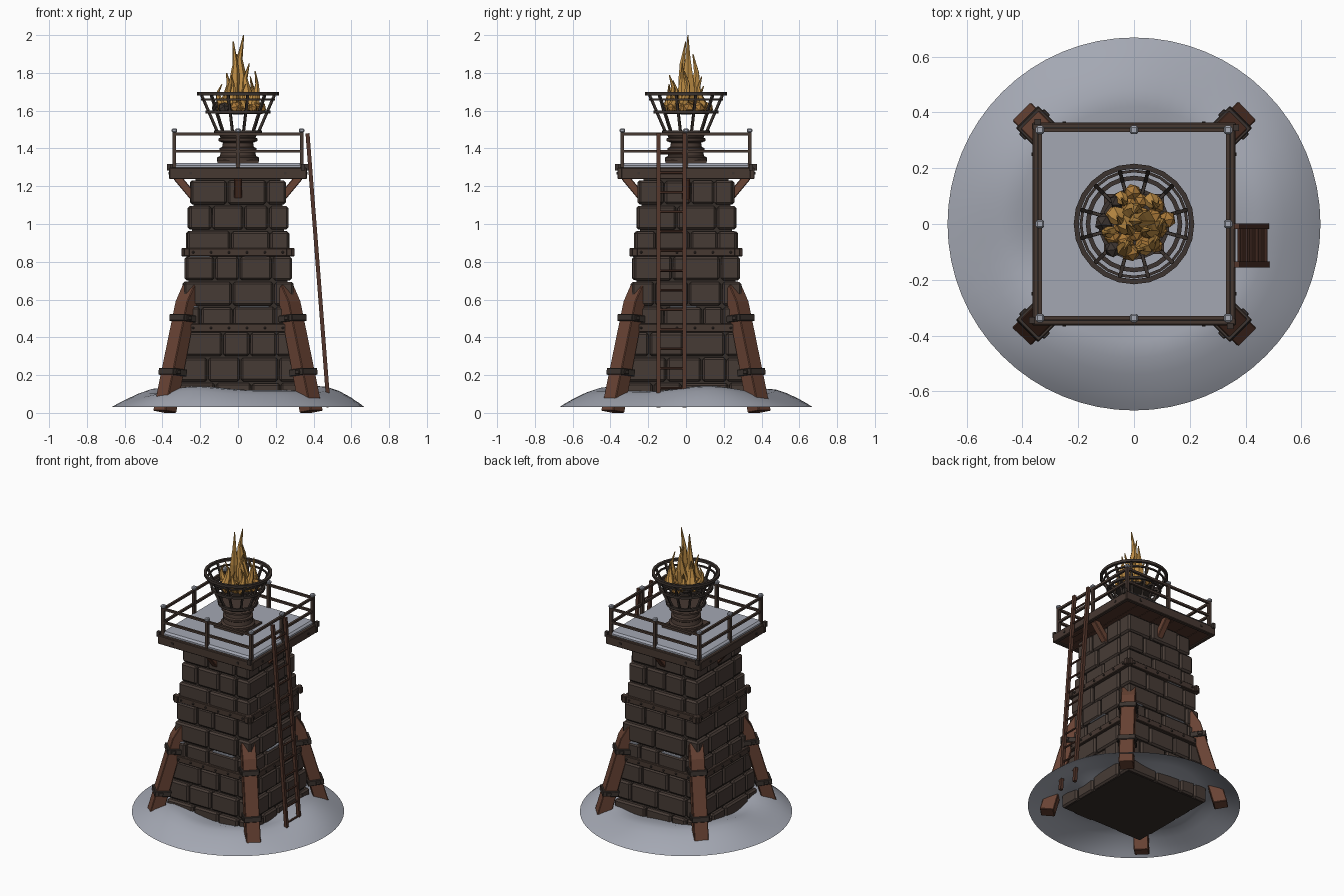
import bpy, bmesh, math, random
from mathutils import Matrix, Vector

if "Cube" in bpy.data.objects:
    bpy.data.objects.remove(bpy.data.objects["Cube"])

random.seed(4)


def material(name, rgb):
    m = bpy.data.materials.new(name)
    m.diffuse_color = (*rgb, 1)
    m.use_nodes = True
    m.node_tree.nodes["Principled BSDF"].inputs["Base Color"].default_value = m.diffuse_color
    return m


STONE = material("brown stone", (0.062, 0.044, 0.036))
MORTAR = material("dark mortar", (0.035, 0.026, 0.022))
WOOD = material("red wood", (0.14, 0.056, 0.034))
LADDER = material("dark red wood", (0.085, 0.036, 0.024))
PLANK = material("dark plank", (0.062, 0.040, 0.031))
IRON = material("dark iron", (0.045, 0.034, 0.029))
SNOW = material("snow", (0.37, 0.39, 0.45))
FLAME = material("gold flame", (0.52, 0.27, 0.06))
EMBER = material("amber ember", (0.40, 0.19, 0.04))


def finish(bm, name, mat, bevel=0, smooth=False):
    bmesh.ops.recalc_face_normals(bm, faces=bm.faces)
    me = bpy.data.meshes.new(name)
    bm.to_mesh(me)
    bm.free()
    me.materials.append(mat)
    ob = bpy.data.objects.new(name, me)
    bpy.context.collection.objects.link(ob)
    if bevel:
        mod = ob.modifiers.new("bevel", 'BEVEL')
        mod.width, mod.segments = bevel, 1
    if smooth:
        bpy.context.view_layer.objects.active = ob
        ob.select_set(True)
        bpy.ops.object.shade_smooth_by_angle(angle=math.radians(40))
        ob.select_set(False)
    return ob


def box(bm, c, s, rot=Matrix()):
    bmesh.ops.create_cube(bm, size=1, matrix=rot @ Matrix.Translation(c) @ Matrix.Diagonal((*s, 1)))


def beam(bm, a, b, w, sides=4):
    """Straight bar of width w between two points."""
    a, b = Vector(a), Vector(b)
    d = b - a
    m = Matrix.Translation((a + b) / 2) @ d.to_track_quat('Z', 'Y').to_matrix().to_4x4()
    if sides == 4:
        bmesh.ops.create_cube(bm, size=1, matrix=m @ Matrix.Diagonal((w, w, d.length, 1)))
    else:
        bmesh.ops.create_cone(bm, cap_ends=True, segments=sides, radius1=w / 2, radius2=w / 2,
                              depth=d.length, matrix=m)


def lathe(bm, profile, n, closed=False, matrix=Matrix()):
    """Spin an (r, z) profile about the z axis."""
    rings = [[bm.verts.new(matrix @ Vector((r * math.cos(math.tau * i / n), r * math.sin(math.tau * i / n), z)))
              for i in range(n)] for r, z in profile]
    pairs = list(zip(rings, rings[1:] + rings[:1])) if closed else list(zip(rings, rings[1:]))
    for p, q in pairs:
        for i in range(n):
            j = (i + 1) % n
            bm.faces.new((p[i], p[j], q[j], q[i]))
    return rings


def turn(k, offset=0):
    return Matrix.Rotation(math.pi / 2 * k + offset, 4, 'Z')


def half(z):
    """Half width of the tapering tower."""
    return 0.332 - 0.068 * z


# Snow mound: open, gently uneven sheet
bm = bmesh.new()
rings = lathe(bm, [(0.2, 0.09), (0.34, 0.105), (0.42, 0.125), (0.48, 0.12), (0.54, 0.1),
                   (0.6, 0.072), (0.64, 0.05), (0.668, 0.032)], 64)
for k, ring in enumerate(rings[:-1]):
    for i, v in enumerate(ring):
        a = math.tau * i / 64
        v.co.z += (0.012 * math.sin(3 * a + 1) + 0.007 * math.sin(5 * a)) * min(1, (7 - k) / 3)
finish(bm, "snow_mound", SNOW, smooth=True)

# Tower core and staggered stone courses
bm = bmesh.new()
bmesh.ops.create_cone(bm, cap_ends=True, segments=4, radius1=(half(0.03) - 0.022) * 2 ** 0.5,
                      radius2=(half(1.24) - 0.022) * 2 ** 0.5, depth=1.21,
                      matrix=Matrix.Translation((0, 0, 0.635)) @ turn(0, math.pi / 4))
finish(bm, "tower_core", MORTAR)

bm, ice = bmesh.new(), bmesh.new()
H, GAP, D = 0.134, 0.007, 0.1
for row in range(9):
    z = 0.028 + H * (row + 0.5)
    h = half(z)
    for side in range(4):
        splits = ([0.3, 0.66] if (row + side) % 2 else [0.5]) if row > 3 else \
                 ([0.25, 0.58] if (row + side) % 2 else [0.4, 0.76])
        cuts = [0] + [s + random.uniform(-0.05, 0.05) for s in splits] + [1]
        for a, b in zip(cuts, cuts[1:]):
            x0, x1 = [-h + t * (2 * h - D) for t in (a, b)]
            out = h + random.uniform(-0.004, 0.006)
            box(bm, ((x0 + x1) / 2, -out + D / 2, z),
                (x1 - x0 - GAP, D, H - GAP - random.uniform(0, 0.004)), turn(side))
            # Snow caught on some ledges
            if row in (3, 5) and random.random() < 0.35:
                box(ice, ((x0 + x1) / 2, -out + 0.013, z + H / 2 - 0.002),
                    ((x1 - x0) * 0.7, 0.022, 0.009), turn(side))
finish(bm, "stone_blocks", STONE, bevel=0.011)
finish(ice, "ledge_snow", SNOW, bevel=0.003)

# Riveted bands around the tower
bm, rv = bmesh.new(), bmesh.new()
for z, ext in ((0.45, -0.03), (0.85, 0.014)):
    h = half(z) + 0.012
    for side in range(4):
        box(bm, (0, -h + 0.015, z), (2 * (h + ext), 0.03, 0.044), turn(side))
        for i in range(6):
            box(rv, ((i - 2.5) * 0.095, -h - 0.002, z), (0.012, 0.012, 0.012), turn(side))
finish(bm, "tower_bands", PLANK, bevel=0.004)
finish(rv, "band_rivets", IRON, bevel=0.003)

# Leaning corner braces with clamps
bm, cl = bmesh.new(), bmesh.new()
prof = [(0.592, 0.012), (0.425, 0.59), (0.37, 0.68), (0.335, 0.64), (0.505, 0.0)]
for k in range(4):
    rot = turn(k, math.pi / 4)
    ends = [[bm.verts.new(rot @ Vector((r, t, z))) for r, z in prof] for t in (-0.046, 0.046)]
    bm.faces.new(ends[0])
    bm.faces.new(ends[1])
    for i in range(5):
        j = (i + 1) % 5
        bm.faces.new((ends[0][i], ends[0][j], ends[1][j], ends[1][i]))
    for z in (0.215, 0.5):
        r = 0.545 - 0.285 * z
        tilt = rot @ Matrix.Translation((r, 0, z)) @ Matrix.Rotation(-0.1, 4, 'Y')
        box(cl, (0.005, 0, 0), (0.105, 0.112, 0.036), tilt)
        for t in (-0.056, 0.056):
            box(cl, (0.02, t, 0), (0.03, 0.016, 0.022), tilt)
finish(bm, "corner_braces", WOOD, bevel=0.004)
finish(cl, "brace_clamps", IRON, bevel=0.003)

# Platform deck, edge beams, brackets and snow cover
bm = bmesh.new()
for i in range(7):
    box(bm, ((i - 3) * 0.1, 0, 1.268), (0.097, 0.7, 0.045))
finish(bm, "platform_planks", LADDER)
bm, st = bmesh.new(), bmesh.new()
for k in range(4):
    box(bm, (0, -0.35, 1.268), (0.715 if k % 2 else 0.73, 0.026, 0.06), turn(k))
    for x in (-0.25, 0.25):
        box(st, (x, -0.364, 1.268), (0.014, 0.008, 0.014), turn(k))
    box(st, (-0.365, -0.345, 1.3), (0.022, 0.022, 0.035), turn(k))
finish(bm, "platform_edge_beams", PLANK, bevel=0.004)
finish(st, "platform_studs", IRON)
bm = bmesh.new()
for k in range(4):
    rot = turn(k)
    beam(bm, rot @ Vector((0, -0.225, 1.13)), rot @ Vector((0, -0.325, 1.25)), 0.042)
finish(bm, "platform_brackets", WOOD, bevel=0.004)
bm = bmesh.new()
box(bm, (0, 0, 1.305), (0.69, 0.69, 0.035))
finish(bm, "platform_snow", SNOW, bevel=0.012)

# Railing with snow caps
bm, cp = bmesh.new(), bmesh.new()
E = 0.337
for k in range(4):
    rot = turn(k)
    for x in (-E, 0):
        beam(bm, rot @ Vector((x, -E, 1.29)), rot @ Vector((x, -E, 1.49)), 0.02)
        box(cp, (x, -E, 1.495), (0.03, 0.03, 0.022), rot)
    for z in (1.385, 1.477):
        beam(bm, rot @ Vector((-E, -E, z)), rot @ Vector((E, -E, z)), 0.015)
finish(bm, "railing", PLANK)
finish(cp, "railing_snow_caps", SNOW, bevel=0.006)

# Ladder leaning on the right side
bm = bmesh.new()
top, foot = Vector((0.368, 0, 1.48)), Vector((0.48, 0, 0.03))
for y in (-0.145, -0.008):
    o = Vector((0, y, 0))
    beam(bm, foot + o, top + o, 0.021)
for i in range(13):
    p = foot.lerp(top, 0.07 + i * 0.0715)
    beam(bm, (p.x, -0.145, p.z), (p.x, -0.008, p.z), 0.013, 6)
finish(bm, "ladder", LADDER)

# Brazier pedestal
bm = bmesh.new()
box(bm, (0, 0, 1.328), (0.215, 0.215, 0.02))
rings = lathe(bm, [(0.11, 1.33), (0.11, 1.352), (0.096, 1.36), (0.09, 1.385), (0.097, 1.39), (0.097, 1.402),
                   (0.084, 1.408), (0.08, 1.43), (0.104, 1.44), (0.104, 1.452), (0.092, 1.458), (0.11, 1.49)], 16)
bm.faces.new(rings[-1])
finish(bm, "brazier_pedestal", PLANK, smooth=True)

# Brazier basket: hoops, slanted bars and fire pan
bm = bmesh.new()
for r, z, w in ((0.12, 1.487, 0.008), (0.165, 1.592, 0.008), (0.207, 1.69, 0.009), (0.19, 1.66, 0.005)):
    lathe(bm, [(r - w, z - w), (r + w, z - w), (r + w, z + w), (r - w, z + w)], 24, closed=True)
for i in range(12):
    a = math.tau * (i + 0.5) / 12
    c, s = math.cos(a), math.sin(a)
    beam(bm, (0.105 * c, 0.105 * s, 1.47), (0.205 * c, 0.205 * s, 1.695), 0.013)
    beam(bm, (0.03 * c, 0.03 * s, 1.588), (0.165 * c, 0.165 * s, 1.592), 0.011)
lathe(bm, [(0.001, 1.59), (0.115, 1.594), (0.115, 1.584), (0.001, 1.58)], 16)
finish(bm, "brazier_basket", IRON)

# Glowing coals and a few dark ones
bm, dk = bmesh.new(), bmesh.new()
for i in range(22):
    a, r = i * 2.4, 0.026 * math.sqrt(i)
    target = dk if i in (14, 17, 20) else bm
    bmesh.ops.create_icosphere(target, subdivisions=1, radius=random.uniform(0.026, 0.036),
                               matrix=Matrix.Translation((r * math.cos(a), r * math.sin(a), 1.625 - 0.1 * r))
                               @ Matrix.Rotation(i, 4, 'X'))
finish(bm, "embers", EMBER)
finish(dk, "dark_coals", IRON)

# Pointed flame tongues: x, y, radius, tip height
bm = bmesh.new()
tongues = [(0.02, 0.01, 0.045, 2.0), (-0.02, -0.01, 0.04, 1.965), (0.0, 0.045, 0.04, 1.9),
           (0.05, -0.02, 0.035, 1.85), (-0.055, 0.02, 0.035, 1.8), (0.095, 0.0, 0.026, 1.81),
           (-0.095, -0.03, 0.024, 1.74), (0.07, 0.075, 0.028, 1.78), (-0.03, -0.08, 0.028, 1.79),
           (0.03, -0.09, 0.024, 1.74), (-0.04, 0.085, 0.024, 1.73), (0.075, -0.06, 0.024, 1.76)]
for i, (x, y, r, tip) in enumerate(tongues):
    h = tip - 1.6
    rings = lathe(bm, [(0.6 * r, 0), (r, 0.2 * h), (0.75 * r, 0.42 * h), (0.36 * r, 0.68 * h), (0.003, h)], 6,
                  matrix=Matrix.Translation((x, y, 1.6)) @ Matrix.Rotation(i, 4, 'Z'))
    sway = Vector((math.cos(i * 2.1), math.sin(i * 2.1), 0)) * 0.012
    for ring, f in zip(rings, (0, 1, -0.4, -1, 0.8)):
        for v in ring:
            v.co += sway * f
    bm.faces.new(rings[-1])
finish(bm, "flames", FLAME)
